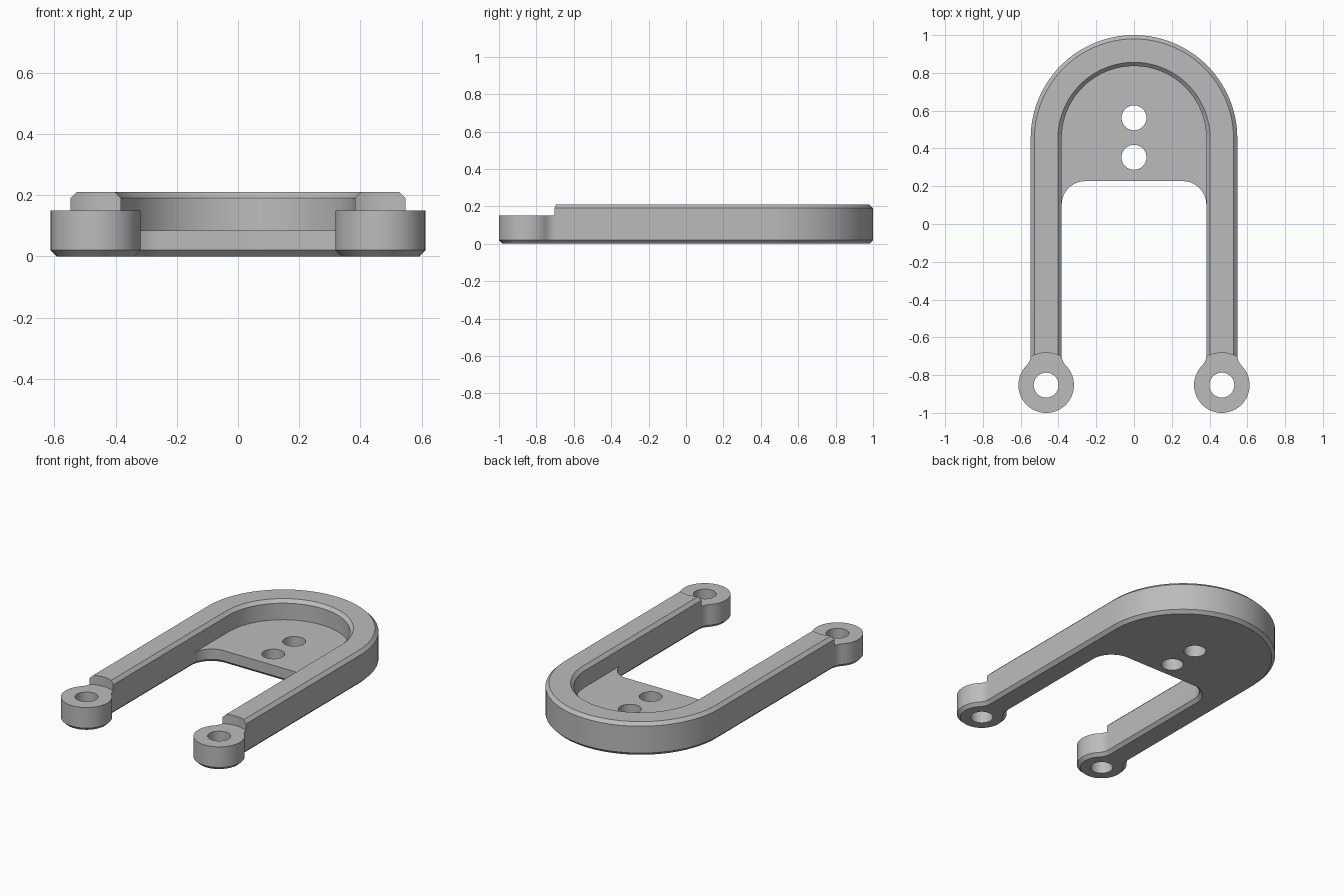
import bpy, bmesh
from math import sin, cos, pi, sqrt, atan2
from mathutils import Vector

cube = bpy.data.objects.get("Cube")
if cube:
    bpy.data.objects.remove(cube, do_unlink=True)

# Main dimensions
OUT_R, IN_R, BEND_Y = 0.547, 0.383, 0.453      # U-shaped frame
EYE_X, EYE_Y, EYE_R = 0.465, -0.853, 0.147     # ring ends
HOLE_R, STEP_R, NECK_R = 0.066, 0.171, 0.08
WEB_Y, WEB_FILLET = 0.227, 0.125               # front edge of the web plate
HEIGHT, EYE_TOP, WEB_TOP, CHAMFER = 0.21, 0.15, 0.085, 0.02


def arc(cx, cy, r, start, end, n):
    return [Vector((cx + r * cos(start + (end - start) * i / n),
                    cy + r * sin(start + (end - start) * i / n)))
            for i in range(n + 1)]


def chain(*paths):
    """Join paths end to end, dropping repeated points."""
    pts = []
    for p in (p for path in paths for p in path):
        if not pts or (p - pts[-1]).length > 1e-4:
            pts.append(p)
    return pts


def mirrored(half):
    """Close a half outline that starts and ends on the centre line."""
    return half + [Vector((-p.x, p.y)) for p in reversed(half[1:-1])]


def inset(loop, d):
    """Move a clockwise outline inward by d."""
    result = []
    for i, p in enumerate(loop):
        a = (p - loop[i - 1]).normalized()
        b = (loop[(i + 1) % len(loop)] - p).normalized()
        na, nb = Vector((a.y, -a.x)), Vector((b.y, -b.x))
        result.append(p + (na + nb) * d / (1 + na.dot(nb)))
    return result


# Outlines of the right half
half_arm = (OUT_R - IN_R) / 2
nx = half_arm + NECK_R
ny = sqrt((EYE_R + NECK_R) ** 2 - nx ** 2)
t = atan2(ny, nx)
web_start = WEB_Y - WEB_FILLET
outer = chain(
    arc(0, BEND_Y, OUT_R, pi / 2, 0, 32),
    arc(EYE_X + nx, EYE_Y + ny, NECK_R, pi, pi + t, 8),
    arc(EYE_X, EYE_Y, EYE_R, t, -pi - t, 48),
    arc(EYE_X - nx, EYE_Y + ny, NECK_R, -t, 0, 8),
    [Vector((IN_R, web_start))])
inner = chain([outer[-1]], arc(0, BEND_Y, IN_R, 0, pi / 2, 32))
web_edge = chain(arc(IN_R - WEB_FILLET, web_start, WEB_FILLET, 0, pi / 2, 12),
                 [Vector((0, WEB_Y))])
frame_loop = mirrored(chain(outer, inner))
foot_loop = mirrored(chain(outer, web_edge))
web_loop = mirrored(chain(reversed(inner), web_edge))

# Body: chamfered footprint, raised U-shaped rim, sunken web floor
bm = bmesh.new()


def ring(loop, z):
    return [bm.verts.new((p.x, p.y, z)) for p in loop]


def walls(rings):
    for lo, hi in zip(rings, rings[1:]):
        for i in range(len(lo)):
            bm.faces.new((lo[i - 1], lo[i], hi[i], hi[i - 1]))


foot = [ring(inset(foot_loop, CHAMFER), 0), ring(foot_loop, CHAMFER),
        ring(foot_loop, WEB_TOP)]
rim = [ring(frame_loop, WEB_TOP), ring(frame_loop, HEIGHT - CHAMFER),
       ring(inset(frame_loop, CHAMFER), HEIGHT)]
walls(foot)
walls(rim)
for cap in (foot[0], rim[-1], ring(web_loop, WEB_TOP)):
    bm.faces.new(cap)
bmesh.ops.remove_doubles(bm, verts=bm.verts, dist=1e-4)
bmesh.ops.recalc_face_normals(bm, faces=bm.faces)
mesh = bpy.data.meshes.new("fork_bracket")
bm.to_mesh(mesh)
bm.free()
body = bpy.data.objects.new("fork_bracket", mesh)
bpy.context.collection.objects.link(body)

grey = bpy.data.materials.new("plain_grey")
grey.use_nodes = True
grey.diffuse_color = (0.5, 0.5, 0.5, 1)
grey.node_tree.nodes["Principled BSDF"].inputs["Base Color"].default_value = (0.5, 0.5, 0.5, 1)
mesh.materials.append(grey)


def drill(x, y, r, bottom, top):
    """Cut a vertical cylinder out of the body."""
    bpy.ops.mesh.primitive_cylinder_add(vertices=48, radius=r, depth=top - bottom,
                                        location=(x, y, (top + bottom) / 2))
    cutter = bpy.context.object
    cutter.name = "cutter"
    cutter.hide_render = True
    mod = body.modifiers.new("cut", 'BOOLEAN')
    mod.operation, mod.solver, mod.object = 'DIFFERENCE', 'EXACT', cutter
    bpy.ops.object.select_all(action='DESELECT')
    body.select_set(True)
    bpy.context.view_layer.objects.active = body
    bpy.ops.object.modifier_apply(modifier=mod.name)
    bpy.data.objects.remove(cutter, do_unlink=True)


# Lowered ring ends with pin holes, then the two web holes
for side in (-1, 1):
    drill(side * EYE_X, EYE_Y, STEP_R, EYE_TOP, HEIGHT + 0.1)
    drill(side * EYE_X, EYE_Y, HOLE_R, -0.1, HEIGHT + 0.1)
for y in (0.353, 0.562):
    drill(0, y, HOLE_R, -0.1, HEIGHT + 0.1)

bpy.ops.object.shade_smooth_by_angle(angle=pi / 6)
